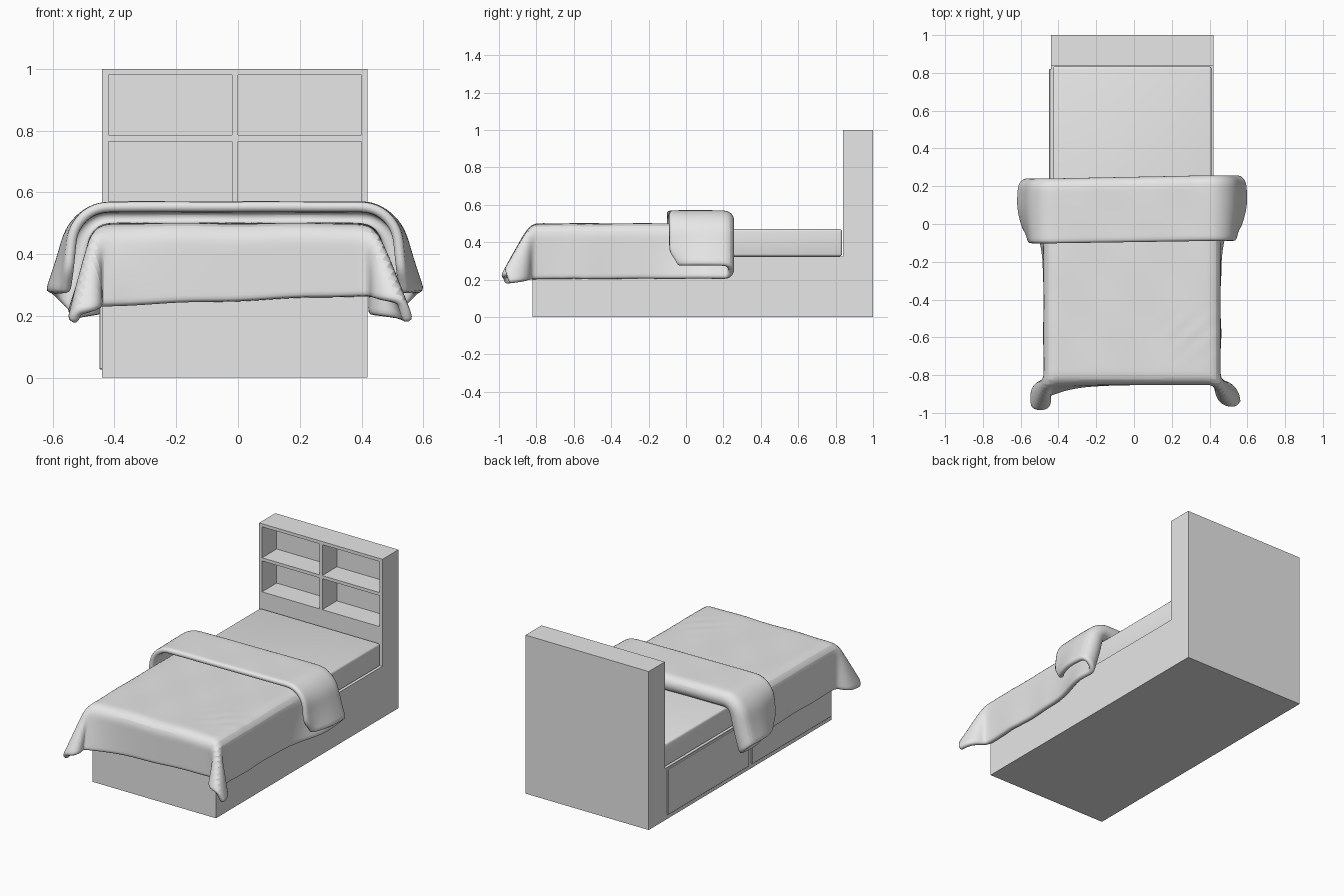
import bpy, bmesh
from math import sin, cos, pi, exp

cube = bpy.data.objects.get("Cube")
if cube:
    bpy.data.objects.remove(cube, do_unlink=True)

grey = bpy.data.materials.new("plain_grey")
grey.use_nodes = True
grey.diffuse_color = (0.8, 0.8, 0.8, 1)
grey.node_tree.nodes["Principled BSDF"].inputs["Base Color"].default_value = (0.8, 0.8, 0.8, 1)


def finish(name, bm):
    bmesh.ops.recalc_face_normals(bm, faces=bm.faces)
    mesh = bpy.data.meshes.new(name)
    bm.to_mesh(mesh)
    bm.free()
    mesh.materials.append(grey)
    obj = bpy.data.objects.new(name, mesh)
    bpy.context.collection.objects.link(obj)
    return obj


def box(name, lo, hi, bevel=0, segments=1):
    bm = bmesh.new()
    bmesh.ops.create_cube(bm, size=1)
    for v in bm.verts:
        v.co = [(a + b) / 2 + c * (b - a) for a, b, c in zip(lo, hi, v.co)]
    if bevel:
        bmesh.ops.bevel(bm, geom=bm.edges[:], offset=bevel, segments=segments,
                        affect='EDGES', profile=0.5)
    return finish(name, bm)


def sheet(points):
    """Quad surface through rows of points."""
    bm = bmesh.new()
    rows = [[bm.verts.new(p) for p in row] for row in points]
    for a, b in zip(rows, rows[1:]):
        for i in range(len(a) - 1):
            bm.faces.new((a[i], a[i + 1], b[i + 1], b[i]))
    return bm


def smooth(obj):
    bpy.ops.object.select_all(action='DESELECT')
    obj.select_set(True)
    bpy.context.view_layer.objects.active = obj
    bpy.ops.object.shade_smooth_by_angle()


# Base, drawers and mattress
box("bed_base", (-0.44, -0.82, 0), (0.42, 0.84, 0.325))
for name, y0, y1 in (("rear_drawer", 0.01, 0.82), ("front_drawer", -0.81, -0.02)):
    box(name, (-0.449, y0, 0.027), (-0.43, y1, 0.318), 0.003)
smooth(box("mattress", (-0.43, -0.8, 0.325), (0.41, 0.834, 0.47), 0.012, 3))

# Headboard: front grid thickened, then four cells pushed in as shelves
xs = (-0.44, -0.42, -0.02, 0, 0.4, 0.42)
zs = (0, 0.57, 0.765, 0.785, 0.98, 1)
bm = sheet([[(x, 0.84, z) for x in xs] for z in zs])
bm.faces.ensure_lookup_table()
cells = [bm.faces[r * 5 + c] for r in (1, 3) for c in (1, 3)]
back = bmesh.ops.extrude_face_region(bm, geom=bm.faces[:], use_keep_orig=True)
bmesh.ops.translate(bm, vec=(0, 0.16, 0),
                    verts=[g for g in back["geom"] if isinstance(g, bmesh.types.BMVert)])
for cell in cells:
    inner = bmesh.ops.extrude_face_region(bm, geom=[cell])
    bmesh.ops.translate(bm, vec=(0, 0.145, 0),
                        verts=[g for g in inner["geom"] if isinstance(g, bmesh.types.BMVert)])
    if cell.is_valid:
        bm.faces.remove(cell)
finish("headboard", bm)

# Blanket: a sheet draped over the sides and foot, its head end folded back
LEFT, RIGHT, FOOT, TOP, R = -0.422, 0.402, -0.795, 0.483, 0.04
DROP = 0.28


def hang(f, drop, r):
    """Outward and downward travel at fraction f of a rounded overhang."""
    e = f * (drop + r * (pi / 2 - 1))
    if e < r * pi / 2:
        return r * sin(e / r), r * (1 - cos(e / r))
    return r, r + e - r * pi / 2


def ease(a, b, t):
    t = min(max((t - a) / (b - a), 0), 1)
    return t * t * (3 - 2 * t)


def drape(side, fx, x, fy, y, h):
    ox, dx = hang(fx, DROP, R + h)
    oy, dy = hang(fy, 0.235 - 0.04 * x, R)
    low, high = min(dx, dy), max(dx, dy)
    kx, ky = (0.42, 0.6) if side > 0 else (0.25, 0.35)
    # Corner folds: flare on the diagonal, opened on each flank
    gap = 0.035 * sin(pi * low / high) * high / DROP if low > 0 else 0
    turn = 1 if dx > dy else -1
    px = x + side * (ox + kx * low + turn * gap)
    py = y - oy - ky * low + turn * gap
    # Foot hem sweeps out to one corner, side hems spread near the fold
    py -= 0.06 * exp((LEFT - x) / 0.12) * dy / DROP
    px += side * 0.075 * ease(-0.25, 0.15, y) * (dx / DROP) ** 1.3
    py += 0.02 * x * ease(-0.3, 0, y)
    # Fold's hanging end tapers a little towards its hem
    if h > 0.06:
        py += 0.05 * ease(0, -0.1, y) * ease(0.75, 1, fx)
    pz = TOP + h - high - 0.1 * low
    # Soft creases
    pz += 0.002 * sin(17 * x + 6 * y) * sin(11 * y + 1)
    pz += 0.005 * sin(55 * (y - x)) * exp(-((x - 0.3) ** 2 + (y + 0.58) ** 2) / 0.012)
    px += side * 0.004 * sin(19 * y) * dx / DROP
    return px, py, pz


N = 12
columns = [(-1, 1 - i / N, LEFT) for i in range(N)]
columns += [(-1 if i < 10 else 1, 0, LEFT + (RIGHT - LEFT) * i / 20) for i in range(21)]
columns += [(1, (i + 1) / N, RIGHT) for i in range(N)]

path = [(1 - i / N, FOOT, 0) for i in range(N)]
path += [(0, FOOT + (0.2 - FOOT) * i / 28, 0) for i in range(29)]
path += [(0, 0.2 + 0.035 * sin(pi * i / 6), 0.035 * (1 - cos(pi * i / 6))) for i in range(1, 6)]
path += [(0, 0.2 - 0.297 * i / 10, 0.07) for i in range(11)]

blanket = finish("blanket", sheet([[drape(s, fx, x, fy, y, h) for s, fx, x in columns]
                                   for fy, y, h in path]))
smooth(blanket)
for p in blanket.data.polygons:
    p.use_smooth = True
thick = blanket.modifiers.new("thickness", 'SOLIDIFY')
thick.thickness = 0.034
thick.offset = 0
soft = blanket.modifiers.new("softness", 'SUBSURF')
soft.levels = soft.render_levels = 1
